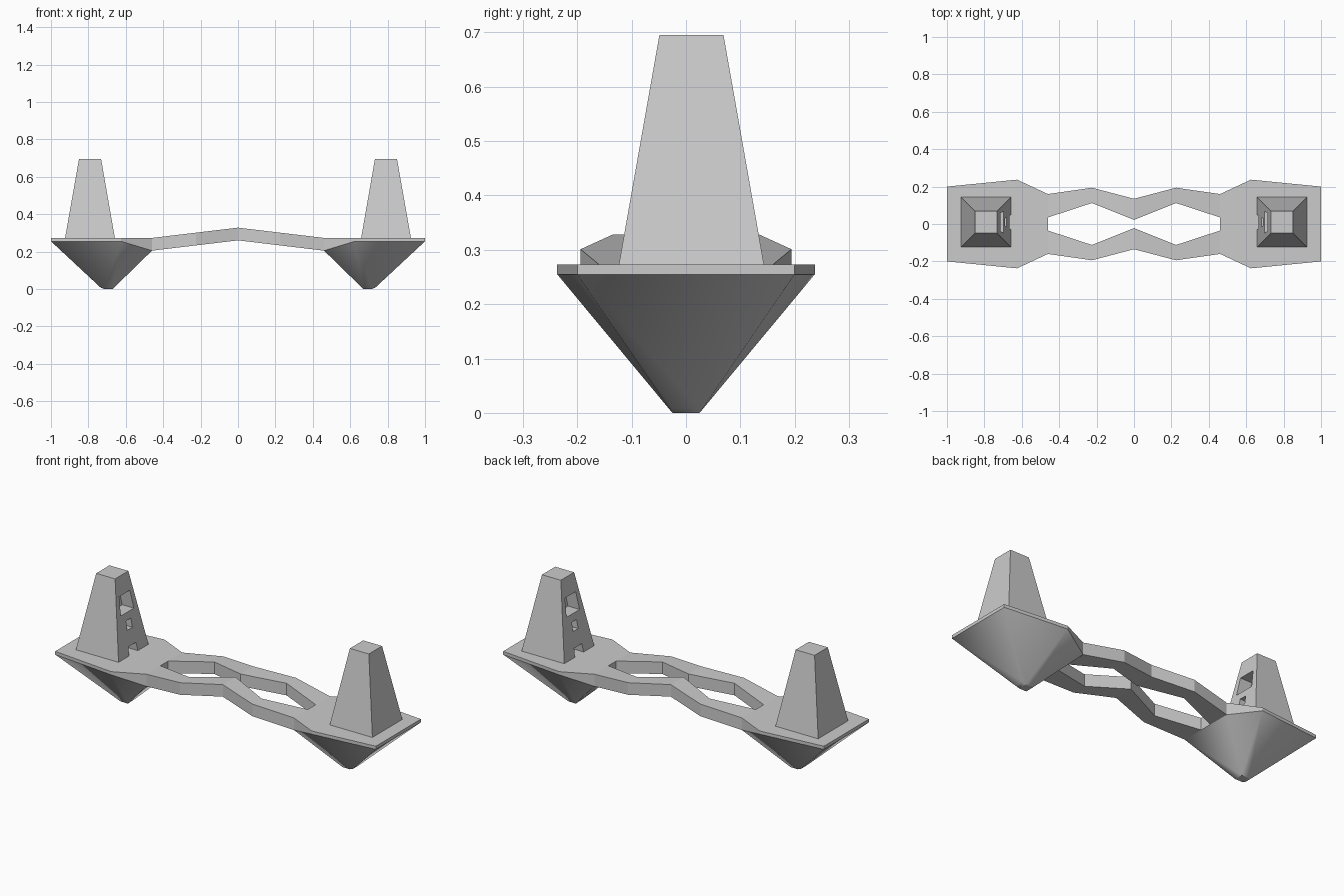
import bpy, bmesh

if "Cube" in bpy.data.objects:
    bpy.data.objects.remove(bpy.data.objects["Cube"])


def finish(bm, name):
    bmesh.ops.recalc_face_normals(bm, faces=bm.faces[:])
    me = bpy.data.meshes.new(name)
    bm.to_mesh(me)
    bm.free()
    ob = bpy.data.objects.new(name, me)
    bpy.context.collection.objects.link(ob)
    return ob


def hull(points, name, smooth_under=False):
    bm = bmesh.new()
    for p in points:
        bm.verts.new(p)
    bmesh.ops.convex_hull(bm, input=bm.verts[:])
    bmesh.ops.dissolve_limit(bm, angle_limit=0.01, verts=bm.verts[:], edges=bm.edges[:])
    bmesh.ops.recalc_face_normals(bm, faces=bm.faces[:])
    if smooth_under:
        bm.normal_update()
        for f in bm.faces:
            f.smooth = -0.95 < f.normal.z < -0.15
        for e in bm.edges:
            e.smooth = all(f.smooth for f in e.link_faces)
    return finish(bm, name)


def inner_face_x(z):
    return 0.66 + 0.075 * (z - 0.275) / 0.42


YC = 0.01  # towers sit slightly off the centre line

for s, side in ((-1, "left"), (1, "right")):
    # platform: thin plate with a keel tapering to a small foot
    pts = []
    for x, y, zb in ((1, 0.2, 0.255), (0.625, 0.237, 0.255), (0.46, 0.16, 0.205)):
        for m in (-1, 1):
            pts += [(s * x, m * y, 0.273), (s * x, m * y, zb)]
    for m in (-1, 1):
        pts += [(s * 0.735, m * 0.025, 0.008), (s * 0.715, m * 0.025, 0.0),
                (s * 0.67, m * 0.025, 0.0)]
    hull(pts, side + "_platform", True)

    # tapered tower
    tower = hull([(s * x, YC + m * w, z)
                  for x0, x1, w, z in ((0.658, 0.925, 0.134, 0.27), (0.732, 0.85, 0.059, 0.695))
                  for x in (x0, x1) for m in (-1, 1)], side + "_tower")

    # two windows and a doorway recessed in the inner face
    for zb, zt, wb, wt in ((0.495, 0.595, 0.058, 0.048),
                           (0.405, 0.455, 0.023, 0.021),
                           (0.25, 0.32, 0.042, 0.034)):
        cutter = hull([(s * (inner_face_x(z) + d), YC + m * w, z)
                       for z, w in ((zb, wb), (zt, wt))
                       for d in (-0.05, 0.07) for m in (-1, 1)], "opening_cutter")
        cutter.hide_render = True
        mod = tower.modifiers.new("opening", 'BOOLEAN')
        mod.operation, mod.object, mod.solver = 'DIFFERENCE', cutter, 'EXACT'
        bpy.context.view_layer.objects.active = tower
        bpy.ops.object.modifier_apply(modifier=mod.name)
        bpy.data.objects.remove(cutter)

# pair of zigzag bridge arms, arched up at the middle
sections = [(-0.46, 0.035, 0.16), (-0.225, 0.112, 0.194), (0, 0.022, 0.135),
            (0.225, 0.112, 0.194), (0.46, 0.035, 0.16)]
for m, side in ((-1, "front"), (1, "back")):
    bm = bmesh.new()
    rings = []
    for x, yi, yo in sections:
        zt = 0.328 - 0.055 * abs(x) / 0.46
        rings.append([bm.verts.new((x, m * y, z)) for y, z in
                      ((yi, zt), (yo, zt), (yo, zt - 0.068), (yi, zt - 0.068))])
    for a, b in zip(rings, rings[1:]):
        for i in range(4):
            j = (i + 1) % 4
            bm.faces.new((a[i], a[j], b[j], b[i]))
    bm.faces.new(rings[0])
    bm.faces.new(rings[-1])
    finish(bm, side + "_bridge_arm")
